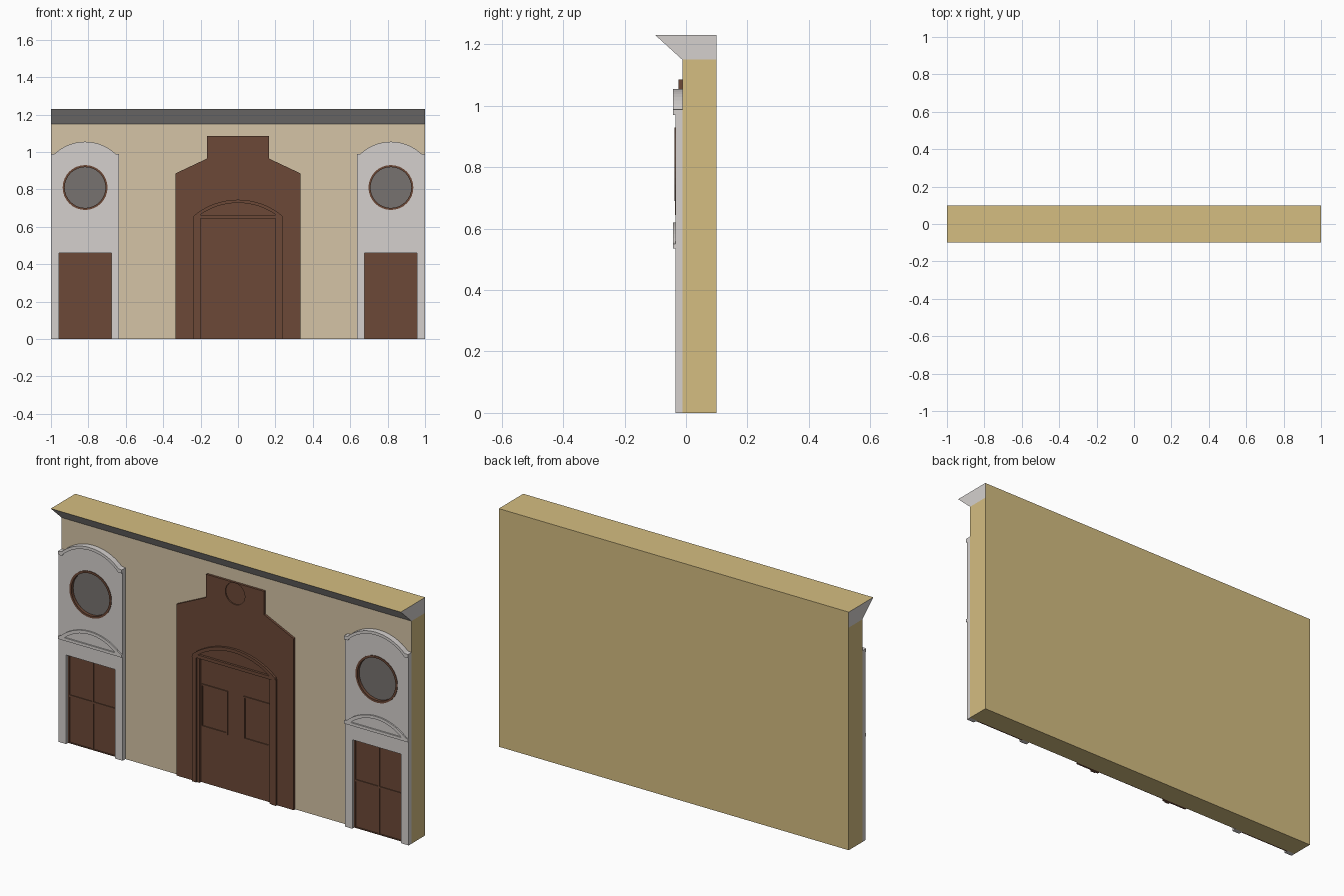
import bpy, bmesh, math
from mathutils import Matrix

if "Cube" in bpy.data.objects:
    bpy.data.objects.remove(bpy.data.objects["Cube"])


def material(name, rgb):
    m = bpy.data.materials.new(name)
    m.diffuse_color = (*rgb, 1)
    m.use_nodes = True
    m.node_tree.nodes["Principled BSDF"].inputs["Base Color"].default_value = m.diffuse_color
    return m


TAN = material("tan wall", (0.66, 0.51, 0.22))
CREAM = material("cream facade", (0.66, 0.55, 0.38))
GREY = material("pale stone", (0.66, 0.63, 0.615))
BROWN = material("brown wood", (0.15, 0.066, 0.038))
GLASS = material("grey glass", (0.185, 0.17, 0.16))

WALL_Y = -0.012


def plate(name, loops, front, mat, back=WALL_Y, cx=0):
    """Outline loops in (x, z), inner loops become holes, extruded from front to back."""
    cu = bpy.data.curves.new(name, 'CURVE')
    cu.dimensions = '2D'
    cu.fill_mode = 'BOTH'
    cu.extrude = (back - front) / 2
    for pts in loops:
        sp = cu.splines.new('POLY')
        sp.points.add(len(pts) - 1)
        for p, (x, z) in zip(sp.points, pts):
            p.co = (x, z, 0, 1)
        sp.use_cyclic_u = True
    tmp = bpy.data.objects.new(name + " outline", cu)
    bpy.context.collection.objects.link(tmp)
    dg = bpy.context.evaluated_depsgraph_get()
    me = bpy.data.meshes.new_from_object(tmp.evaluated_get(dg))
    bpy.data.objects.remove(tmp)
    me.transform(Matrix.Translation((cx, (front + back) / 2, 0)) @ Matrix.Rotation(math.pi / 2, 4, 'X'))
    bm = bmesh.new()
    bm.from_mesh(me)
    bmesh.ops.remove_doubles(bm, verts=bm.verts, dist=1e-5)
    bmesh.ops.recalc_face_normals(bm, faces=bm.faces)
    for f in bm.faces:
        f.smooth = False
        f.material_index = 0
    bm.to_mesh(me)
    bm.free()
    me.materials.clear()
    me.materials.append(mat)
    ob = bpy.data.objects.new(name, me)
    bpy.context.collection.objects.link(ob)
    return ob


def rect(x0, x1, z0, z1):
    return [(x0, z0), (x1, z0), (x1, z1), (x0, z1)]


def circle(cx, cz, r, n=32):
    return [(cx + r * math.cos(2 * math.pi * i / n), cz + r * math.sin(2 * math.pi * i / n)) for i in range(n)]


def arc(a, z, peak, n=16):
    """Shallow circular arc from -a to a, springing at z."""
    h = peak - z
    r = (a * a + h * h) / (2 * h)
    t = math.asin(min(1, a / r))
    return [(r * math.sin(-t + 2 * t * i / n), peak - r + r * math.cos(-t + 2 * t * i / n)) for i in range(n + 1)]


# Wall with flared cornice: profile in (y, z) swept along x
bm = bmesh.new()
prof = [(0.1, 0), (WALL_Y, 0), (WALL_Y, 1.15), (-0.1, 1.23), (0.1, 1.23), (0.1, 1.15)]
L, R = [[bm.verts.new((x, y, z)) for y, z in prof] for x in (-1, 1)]
for i in range(6):
    j = (i + 1) % 6
    f = bm.faces.new((L[i], L[j], R[j], R[i]))
    f.material_index = {1: 1, 2: 2}.get(i, 0)
for side in (L, R):
    bm.faces.new([side[i] for i in (0, 1, 2, 5)])
    bm.faces.new([side[i] for i in (2, 3, 4, 5)]).material_index = 2
bmesh.ops.recalc_face_normals(bm, faces=bm.faces)
me = bpy.data.meshes.new("wall_and_cornice")
bm.to_mesh(me)
bm.free()
for m in (TAN, CREAM, GREY):
    me.materials.append(m)
bpy.context.collection.objects.link(bpy.data.objects.new("wall_and_cornice", me))

# Side bays
W, D = 0.1825, 0.14
for side, c in (("left", -0.8175), ("right", 0.8175)):
    # stone panel with doorway notch and round hole
    outline = [(-W, 0), (-W, 0.975)] + arc(0.165, 0.98, 1.045) + [(W, 0.975), (W, 0), (D, 0), (D, 0.46), (-D, 0.46), (-D, 0)]
    plate(side + "_stone_panel", [outline, circle(0, 0.81, 0.118)], -0.035, GREY, cx=c)
    # arched cap with feet
    cap = [(-W, 0.97), (-W, 0.988)] + arc(0.163, 0.99, 1.055) + [(W, 0.988), (W, 0.97), (0.16, 0.97)] + arc(0.155, 0.978, 1.04)[::-1] + [(-0.16, 0.97)]
    plate(side + "_arched_cap", [cap], -0.042, GREY, cx=c)
    # pediment above the door, open in the middle
    ped = [(-W, 0.535), (-W, 0.55)] + arc(0.168, 0.555, 0.62) + [(W, 0.55), (W, 0.535)]
    plate(side + "_pediment", [ped, arc(0.145, 0.55, 0.605)], -0.042, GREY, -0.034, c)
    # round window
    plate(side + "_window_ring", [circle(0, 0.81, 0.12), circle(0, 0.81, 0.109)], -0.038, BROWN, cx=c)
    plate(side + "_window_glass", [circle(0, 0.81, 0.112)], -0.022, GLASS, cx=c)
    # door with frame bars
    plate(side + "_door", [rect(-D, D, 0, 0.46)], -0.015, BROWN, cx=c)
    panes = [rect(x0, x1, z0, z1) for x0, x1 in ((-0.133, -0.005), (0.005, 0.133)) for z0, z1 in ((0.005, 0.24), (0.25, 0.453))]
    plate(side + "_door_frame", [rect(-D, D, 0, 0.46)] + panes, -0.019, BROWN, -0.014, c)

# Central wooden surround with doorway notch and round recess
half = [(0.335, 0), (0.335, 0.885), (0.165, 0.965), (0.165, 1.085)]
notch = [(-0.2, 0), (-0.2, 0.645), (0.2, 0.645), (0.2, 0)]
outline = [(-x, z) for x, z in half] + half[::-1] + notch[::-1]
plate("centre_surround", [outline, circle(0, 1.028, 0.056)], -0.024, BROWN)
plate("centre_medallion", [circle(0, 1.028, 0.056)], -0.018, BROWN)

# Central door case: stepped jambs, lintel and arched head
for side, s in (("left", -1), ("right", 1)):
    plate(side + "_outer_jamb", [rect(*sorted((s * 0.215, s * 0.24)), 0, 0.65)], -0.034, BROWN)
    plate(side + "_inner_jamb", [rect(*sorted((s * 0.2, s * 0.215)), 0, 0.645)], -0.029, BROWN)
head = [(-0.24, 0.645)] + arc(0.236, 0.66, 0.745) + [(0.24, 0.645)]
plate("centre_arched_head", [head, arc(0.205, 0.662, 0.728)], -0.036, BROWN, -0.023)

# Central door leaves with raised panels
plate("centre_door", [rect(-0.2, -0.001, 0, 0.645), rect(0.001, 0.2, 0, 0.645)], -0.016, BROWN)
for side, s in (("left", -1), ("right", 1)):
    for row, (z0, z1) in enumerate(((0.03, 0.27), (0.285, 0.51), (0.525, 0.63))):
        x0, x1 = sorted((s * 0.045, s * 0.198))
        if row == 1:
            loops = [rect(x0, x1, z0, z1), rect(x0 + 0.008, x1 - 0.008, z0 + 0.01, z1 - 0.008)]
            plate(side + "_leaf_moulding", loops, -0.021, BROWN, -0.015)
